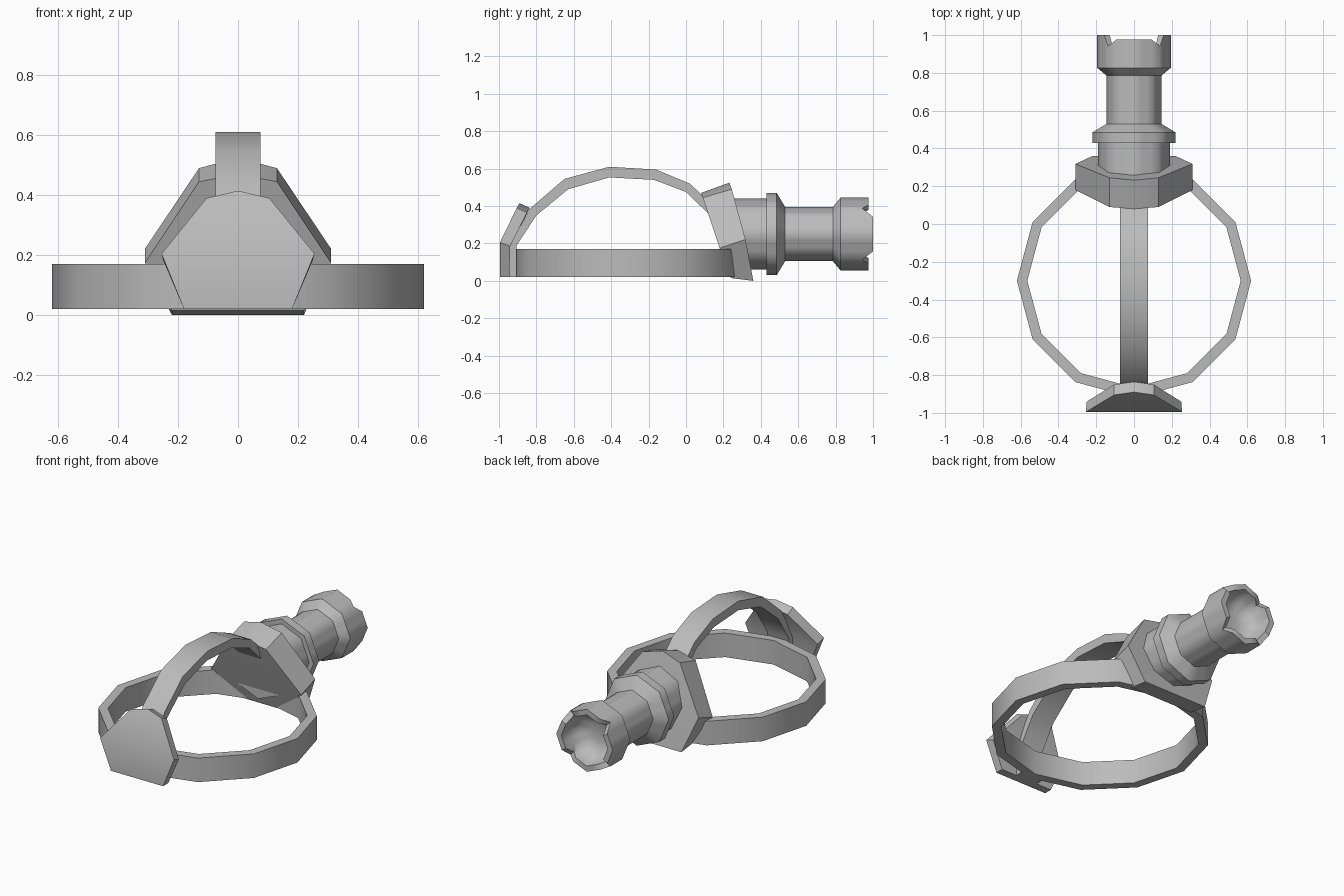
import bpy, bmesh
from math import sin, cos, pi, radians

cube = bpy.data.objects.get("Cube")
if cube:
    bpy.data.objects.remove(cube, do_unlink=True)

grey = bpy.data.materials.new("plain grey")
grey.use_nodes = True
grey.diffuse_color = (0.5, 0.5, 0.5, 1)
grey.node_tree.nodes["Principled BSDF"].inputs["Base Color"].default_value = (0.5, 0.5, 0.5, 1)


def loft(name, loops, closed=False, angle=35):
    """Skin a row of equal loops; cap the ends unless the row is closed."""
    bm = bmesh.new()
    rows = [[bm.verts.new(p) for p in loop] for loop in loops]
    pairs = list(zip(rows, rows[1:])) + ([(rows[-1], rows[0])] if closed else [])
    for a, b in pairs:
        for i in range(len(a)):
            j = (i + 1) % len(a)
            bm.faces.new((a[i], a[j], b[j], b[i]))
    if not closed:
        bm.faces.new(rows[0])
        bm.faces.new(rows[-1])
    bmesh.ops.recalc_face_normals(bm, faces=bm.faces)
    mesh = bpy.data.meshes.new(name)
    bm.to_mesh(mesh)
    bm.free()
    mesh.materials.append(grey)
    obj = bpy.data.objects.new(name, mesh)
    bpy.context.collection.objects.link(obj)
    bpy.ops.object.select_all(action='DESELECT')
    obj.select_set(True)
    bpy.context.view_layer.objects.active = obj
    bpy.ops.object.shade_smooth_by_angle(angle=radians(angle))


def mirrored(half):
    """Outline from bottom corner up to the centre peak, mirrored in x."""
    return half + [(-x, y, z) for x, y, z in reversed(half[:-1])]


# Head band: twelve-sided hoop
def hoop(r, z):
    return [(r * cos(i * pi / 6), -0.3 + r * sin(i * pi / 6), z) for i in range(12)]


loft("head_band", [hoop(0.62, 0.02), hoop(0.62, 0.17), hoop(0.565, 0.17), hoop(0.565, 0.02)], closed=True)

# Top strap: outer and inner (y, z) of each bend
outer = [(-0.945, 0.02), (-0.945, 0.19), (-0.83, 0.39), (-0.65, 0.545), (-0.41, 0.61),
         (-0.16, 0.595), (0.02, 0.52), (0.16, 0.39)]
inner = [(-0.905, 0.02), (-0.905, 0.19), (-0.8, 0.35), (-0.63, 0.49), (-0.41, 0.553),
         (-0.17, 0.54), (0.0, 0.475), (0.14, 0.34)]
W = 0.075
loft("top_strap", [[(-W, *o), (W, *o), (W, *i), (-W, *i)] for o, i in zip(outer, inner)])

# Front plate: folded shield, front and back outlines
front = [(0.18, -0.995, 0.02), (0.255, -0.995, 0.205), (0.105, -0.905, 0.39), (0, -0.89, 0.415)]
back = [(0.18, -0.945, 0.02), (0.25, -0.94, 0.185), (0.105, -0.85, 0.365), (0, -0.835, 0.39)]


def shield(name, f, b):
    """Two outlines joined by edge walls, faces split at the fold line."""
    loft(name, [mirrored(f), mirrored(b)])
    mesh = bpy.data.objects[name].data
    bm = bmesh.new()
    bm.from_mesh(mesh)
    bm.verts.ensure_lookup_table()
    n = 2 * len(f) - 1
    for k in (0, n):
        bmesh.ops.connect_verts(bm, verts=[bm.verts[k + 1], bm.verts[k + n - 2]])
    bm.to_mesh(mesh)
    bm.free()


shield("front_plate", front, back)

# Rear mount: thick tilted block holding the lamp
shield("rear_mount",
       [(0.22, 0.24, 0.015), (0.31, 0.18, 0.175), (0.13, 0.09, 0.445), (0, 0.08, 0.47)],
       [(0.22, 0.36, 0.0), (0.31, 0.318, 0.222), (0.13, 0.245, 0.49), (0, 0.232, 0.525)])

# Lamp: eight-sided turned body with a notched rim and hollow reflector
def lamp_loop(y, r, rim=False):
    pts = []
    for i in range(24):
        a, t = i // 3 * pi / 4, i % 3 / 3
        x = r * (cos(a) * (1 - t) + cos(a + pi / 4) * t)
        z = r * (sin(a) * (1 - t) + sin(a + pi / 4) * t)
        yy = y
        if rim:
            yy = 0.942 if i % 6 == 3 else (1.0 if abs(x) > abs(z) else 0.977)
        pts.append((x, yy, z + 0.25))
    return pts


profile = [(0.2, 0.19), (0.43, 0.19), (0.43, 0.22), (0.485, 0.22), (0.53, 0.145),
           (0.785, 0.145), (0.827, 0.195)]
reflector = [(0.92, 0.155), (0.87, 0.12), (0.85, 0.06)]
loft("lamp",
     [lamp_loop(y, r) for y, r in profile]
     + [lamp_loop(1, 0.195, True), lamp_loop(1, 0.16, True)]
     + [lamp_loop(y, r) for y, r in reflector], angle=46)
